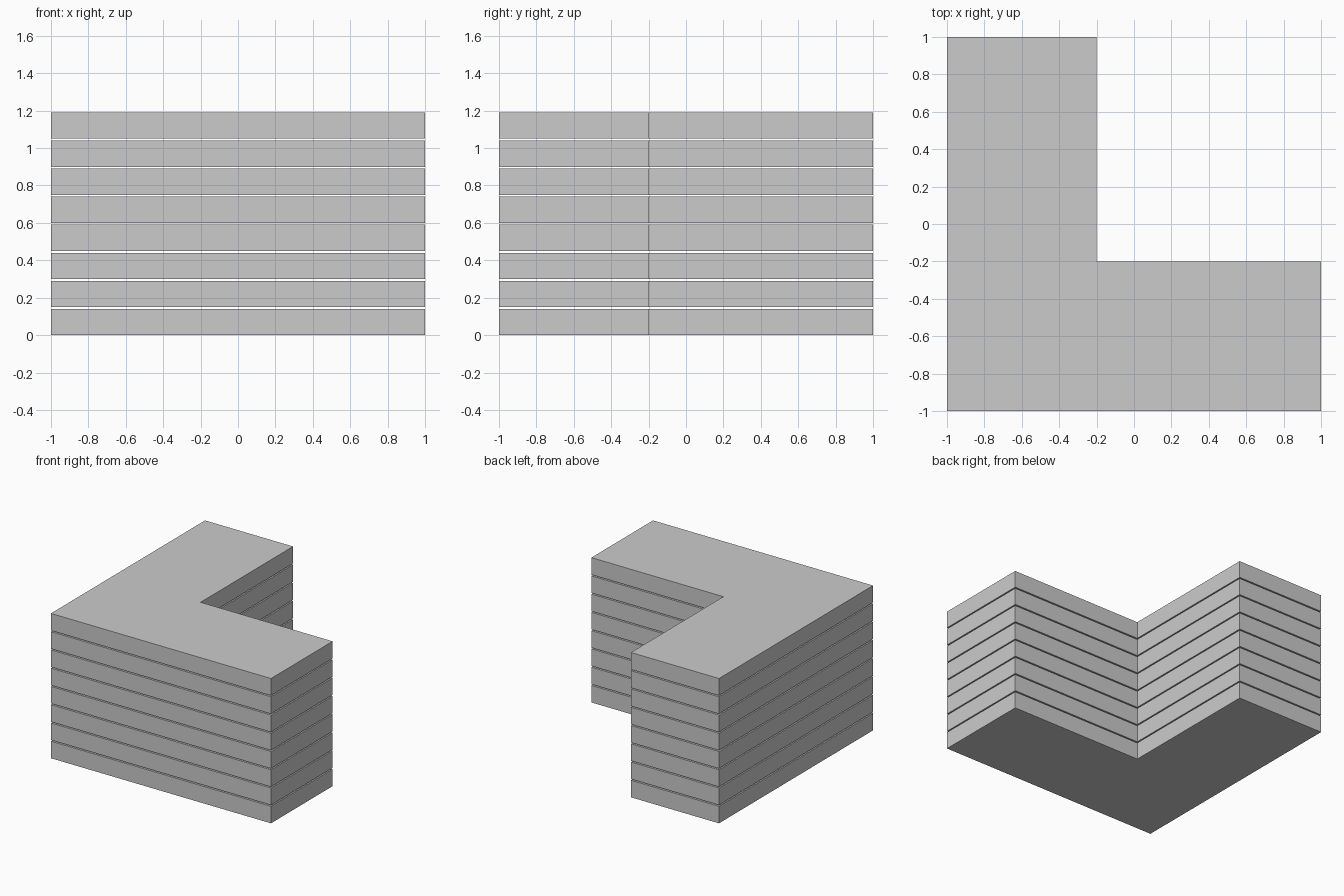
import bpy, bmesh

if "Cube" in bpy.data.objects:
    bpy.data.objects.remove(bpy.data.objects["Cube"])

# L-shaped floor outline, shared by every storey
OUTLINE = [(-1, -1), (1, -1), (1, -0.2), (-0.2, -0.2), (-0.2, 1), (-1, 1)]
FLOORS, PITCH, THICKNESS = 8, 0.15, 0.14

# Floor slab mesh: extrude the outline upward
bm = bmesh.new()
base = bm.faces.new([bm.verts.new((x, y, 0)) for x, y in OUTLINE])
top = bmesh.ops.extrude_face_region(bm, geom=[base], use_keep_orig=True)
bmesh.ops.translate(bm, vec=(0, 0, THICKNESS),
                    verts=[v for v in top["geom"] if isinstance(v, bmesh.types.BMVert)])
bmesh.ops.recalc_face_normals(bm, faces=bm.faces)
mesh = bpy.data.meshes.new("floor_slab")
bm.to_mesh(mesh)
bm.free()

# Stack of storeys separated by thin gaps
for i in range(FLOORS):
    floor = bpy.data.objects.new(f"floor_{i + 1}", mesh)
    floor.location.z = i * PITCH
    bpy.context.collection.objects.link(floor)
